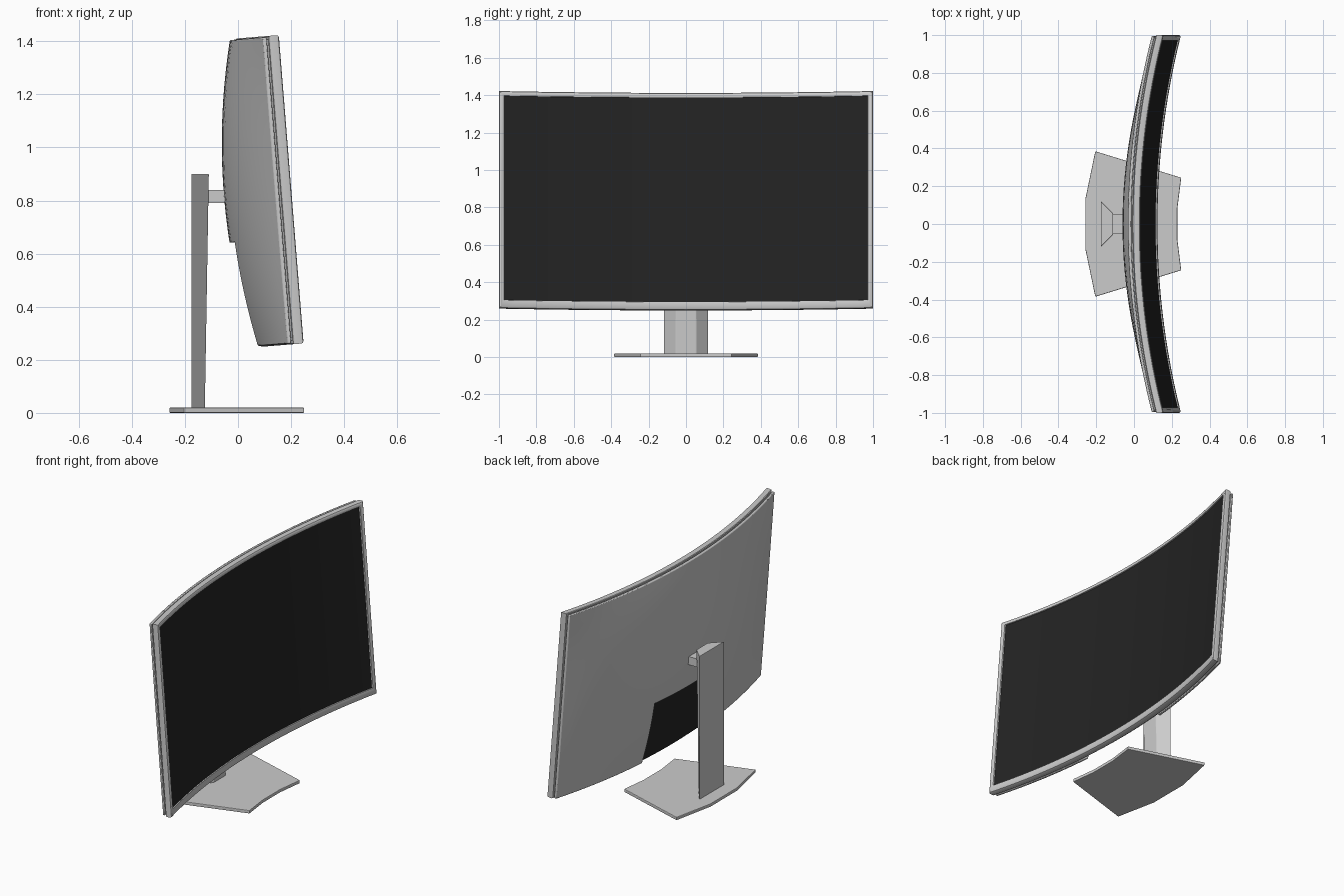
import bpy, bmesh, math

if "Cube" in bpy.data.objects:
    bpy.data.objects.remove(bpy.data.objects["Cube"])

TILT = math.radians(4.6)
H = 1.165           # panel height along the tilted plane
RADIUS = 4.06       # curvature of the display
N = 32              # columns across the display

dark = bpy.data.materials.new("dark_screen")
dark.diffuse_color = (0.017, 0.017, 0.017, 1)
dark.use_nodes = True
dark.node_tree.nodes["Principled BSDF"].inputs["Base Color"].default_value = dark.diffuse_color


def bend(d, y, h):
    """Depth behind the front, sideways, height -> curved and tilted position."""
    e = RADIUS - math.sqrt(RADIUS ** 2 - y * y) - d
    return (0.125 + e * math.cos(TILT) - h * math.sin(TILT), y,
            0.252 + e * math.sin(TILT) + h * math.cos(TILT))


def finish(name, bm, curved=False, bevel=0, mat=None, smooth=True):
    if curved:
        for v in bm.verts:
            v.co = bend(*v.co)
    bmesh.ops.recalc_face_normals(bm, faces=bm.faces)
    me = bpy.data.meshes.new(name)
    bm.to_mesh(me)
    bm.free()
    ob = bpy.data.objects.new(name, me)
    bpy.context.collection.objects.link(ob)
    if mat:
        me.materials.append(mat)
    if bevel:
        m = ob.modifiers.new("bevel", 'BEVEL')
        m.width, m.segments, m.limit_method = bevel, 2, 'ANGLE'
        m.angle_limit = math.radians(40)
    if smooth:
        bpy.ops.object.select_all(action='DESELECT')
        ob.select_set(True)
        bpy.context.view_layer.objects.active = ob
        bpy.ops.object.shade_smooth_by_angle(angle=math.radians(30))
    return ob


def slab(name, ys, hs, back, front, keep=lambda y, h: True, **kw):
    """Grid back surface of depth back(y, h), extruded forward to a front depth."""
    bm = bmesh.new()
    g = [[bm.verts.new((back(y, h), y, h)) for h in hs] for y in ys]
    for i in range(len(ys) - 1):
        for j in range(len(hs) - 1):
            if keep((ys[i] + ys[i + 1]) / 2, (hs[j] + hs[j + 1]) / 2):
                bm.faces.new((g[i][j], g[i + 1][j], g[i + 1][j + 1], g[i][j + 1]))
    old = bm.faces[:]
    ext = bmesh.ops.extrude_face_region(bm, geom=old, use_keep_orig=True)
    for v in ext["geom"]:
        if isinstance(v, bmesh.types.BMVert):
            v.co.x = front
    bmesh.ops.delete(bm, geom=[v for v in bm.verts if not v.link_faces], context='VERTS')
    return finish(name, bm, curved=True, **kw)


def span(a, b, n):
    return [a + (b - a) * i / n for i in range(n + 1)]


def loft(name, loops, bevel=0):
    """Solid between a bottom and a top outline."""
    bm = bmesh.new()
    a, b = [[bm.verts.new(p) for p in l] for l in loops]
    bm.faces.new(a)
    bm.faces.new(b)
    for i in range(len(a)):
        k = (i + 1) % len(a)
        bm.faces.new((a[i], a[k], b[k], b[i]))
    return finish(name, bm, bevel=bevel, smooth=False)


# front bezel: rings (half width, bottom, top, depth) from the screen edge round to the groove
rings = [(0.97, 0.045, H - 0.027, 0.014), (0.972, 0.043, H - 0.025, 0.001),
         (0.978, 0.037, H - 0.019, 0), (0.99, 0.01, H - 0.01, 0),
         (0.997, 0.003, H - 0.003, 0.004), (1, 0, H, 0.011),
         (1, 0, H, 0.036), (0.997, 0.003, H - 0.003, 0.04),
         (0.986, 0.014, H - 0.014, 0.04), (0.986, 0.014, H - 0.014, 0.05)]
bm = bmesh.new()
loops = []
for w, lo, hi, d in rings:
    ys = span(-w, w, N)
    loops.append([bm.verts.new((d, y, lo)) for y in ys] +
                 [bm.verts.new((d, y, hi)) for y in reversed(ys)])
for a, b in zip(loops, loops[1:]):
    for i in range(len(a)):
        k = (i + 1) % len(a)
        bm.faces.new((a[i], a[k], b[k], b[i]))
finish("front_bezel", bm, curved=True)

# screen
slab("screen", span(-0.971, 0.971, N), [0.044, H - 0.026],
     lambda y, h: 0.03, 0.008, mat=dark)

# bulging back casing with a notch for the connectors
NW, NH = 0.32, 0.40


def bulge(y, h):
    t = h / H
    return 0.062 + 0.07 * 4 * t * (1 - t) * (1 - y * y)


ys = span(-0.996, -NW, 12) + span(-NW, NW, 10)[1:] + span(NW, 0.996, 12)[1:]
hs = span(0.004, NH, 8) + span(NH, H - 0.004, 14)[1:]
slab("back_casing", ys, hs, bulge, 0.047,
     keep=lambda y, h: abs(y) > NW or h > NH, bevel=0.004)

# dark connector panel inside the notch
slab("connector_panel", span(-NW - 0.01, NW + 0.01, 10), [0.015, NH + 0.01],
     lambda y, h: 0.052, 0.044, mat=dark)

# arm between stand and casing
bpy.ops.mesh.primitive_cube_add(size=1, location=(-0.075, 0, 0.815))
arm = bpy.context.object
arm.name = "mount_arm"
arm.scale = (0.09, 0.10, 0.05)

# tapered stand column
loft("stand_column", [
    [(-0.175, -0.12, 0.015), (-0.125, -0.055, 0.015), (-0.125, 0.055, 0.015), (-0.175, 0.12, 0.015)],
    [(-0.175, -0.12, 0.90), (-0.11, -0.055, 0.90), (-0.11, 0.055, 0.90), (-0.175, 0.12, 0.90)]],
    bevel=0.003)

# faceted foot plate
half = [(0.23, 0.085), (0.25, 0.245), (-0.205, 0.385), (-0.258, 0.13)]
outline = half + [(x, -y) for x, y in reversed(half)]
loft("foot_plate", [[(x, y, z) for x, y in outline] for z in (0, 0.02)], bevel=0.004)
